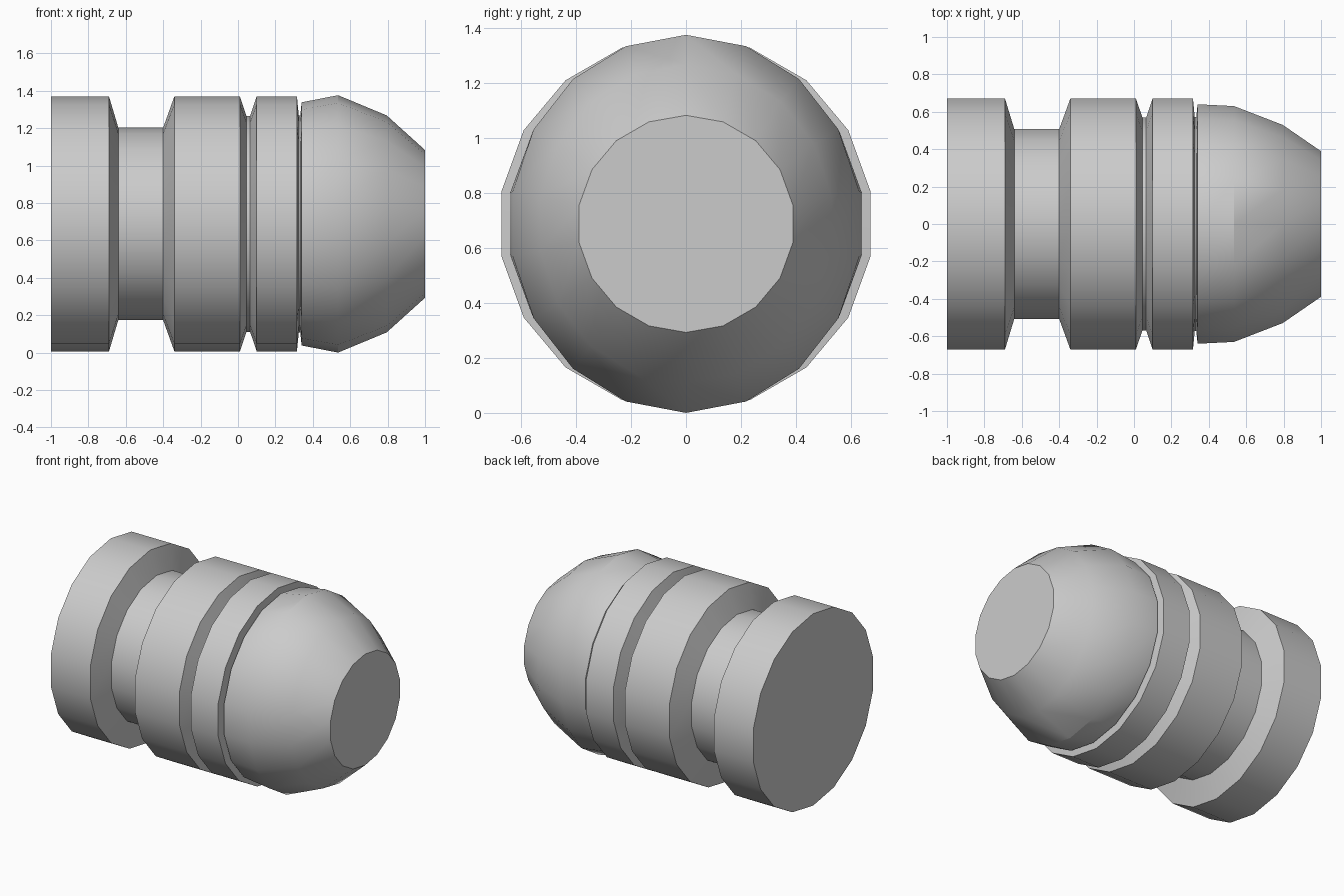
import bpy, bmesh, math

if "Cube" in bpy.data.objects:
    bpy.data.objects.remove(bpy.data.objects["Cube"])

SIDES = 18
CZ = 0.688  # axis height


def lathe(name, rings):
    """Skin rings (x, y radius, z radius) along x and cap both ends."""
    bm = bmesh.new()
    loops = []
    for x, ry, rz in rings:
        loops.append([bm.verts.new((x, ry * math.sin(a), CZ + rz * math.cos(a)))
                      for a in (2 * math.pi * i / SIDES for i in range(SIDES))])
    for a, b in zip(loops, loops[1:]):
        for i in range(SIDES):
            j = (i + 1) % SIDES
            bm.faces.new((a[i], a[j], b[j], b[i]))
    bm.faces.new(loops[0])
    bm.faces.new(loops[-1])
    bmesh.ops.recalc_face_normals(bm, faces=bm.faces)
    mesh = bpy.data.meshes.new(name)
    bm.to_mesh(mesh)
    bm.free()
    obj = bpy.data.objects.new(name, mesh)
    bpy.context.collection.objects.link(obj)
    bpy.ops.object.select_all(action='DESELECT')
    obj.select_set(True)
    bpy.context.view_layer.objects.active = obj
    bpy.ops.object.shade_smooth_by_angle(angle=math.radians(30))
    return obj


R = 0.682
# Round sections: grooved cylinder from the flat back to the thin neck notch
body = [(-1, R), (-0.69, R), (-0.64, 0.515), (-0.40, 0.515), (-0.34, R),
        (0.01, R), (0.045, 0.578), (0.065, 0.578), (0.10, R), (0.315, R),
        (0.325, 0.58), (0.333, 0.58), (0.34, 0.65)]
# Nose sections, slightly taller than wide, ending in a flat round tip
nose = [(0.535, 0.64, 0.688), (0.795, 0.538, 0.58), (1, 0.395, 0.395)]

lathe("grooved_capsule", [(x, r, r) for x, r in body] + nose)
